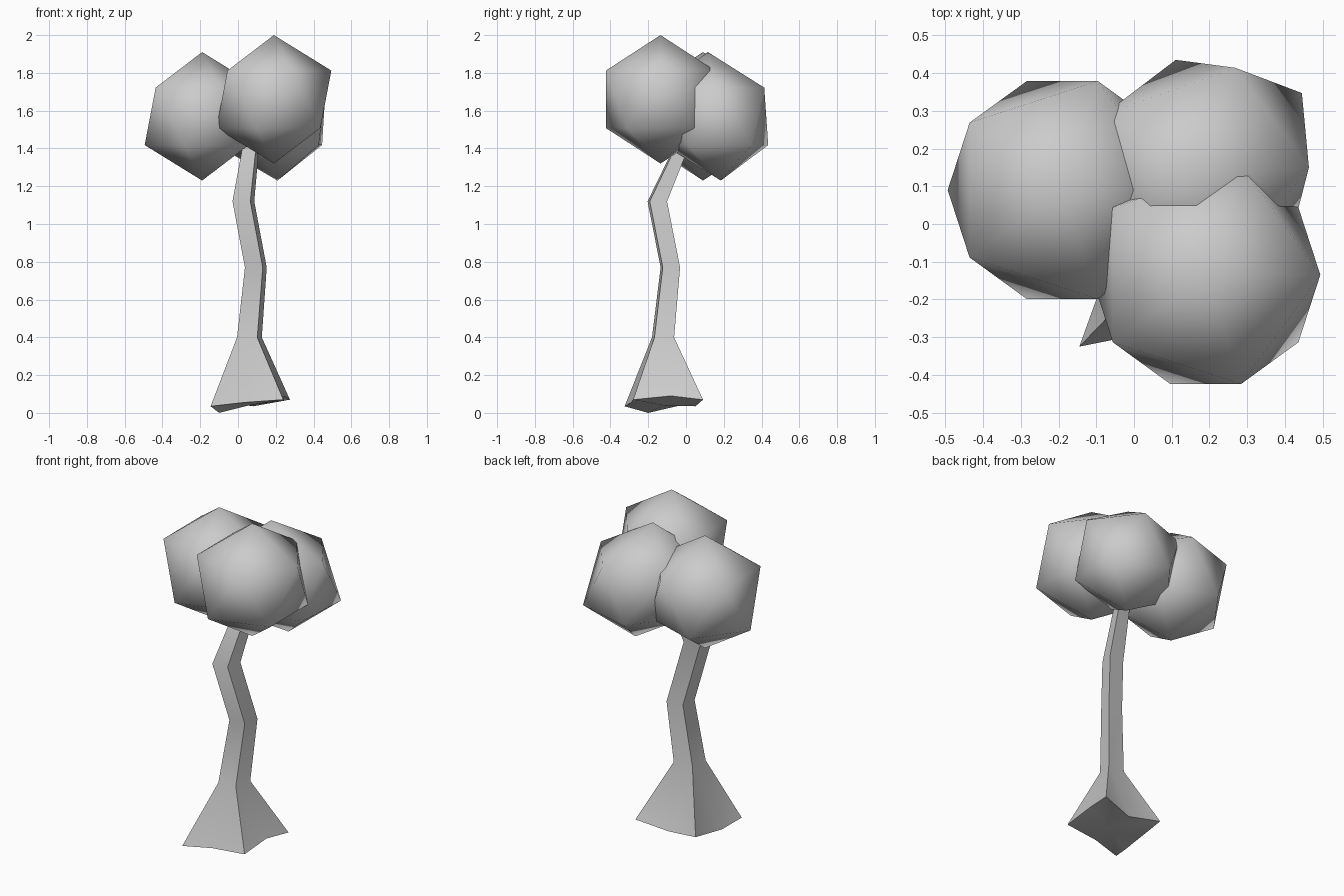
import bpy, bmesh, math
from mathutils import Matrix, Vector

if "Cube" in bpy.data.objects:
    bpy.data.objects.remove(bpy.data.objects["Cube"])


def add_object(name, bm):
    mesh = bpy.data.meshes.new(name)
    bm.to_mesh(mesh)
    bm.free()
    obj = bpy.data.objects.new(name, mesh)
    bpy.context.collection.objects.link(obj)
    for p in mesh.polygons:
        p.use_smooth = True
    return obj


def foliage(name, centre, shape=Matrix.Identity(3)):
    bm = bmesh.new()
    bmesh.ops.create_icosphere(bm, subdivisions=1, radius=0.34)
    for v in bm.verts:
        v.co = shape @ v.co + Vector(centre)
    return add_object(name, bm)


# Three leaf clumps, the rear one leaning slightly
foliage("front_foliage", (0.19, -0.135, 1.66))
foliage("left_foliage", (-0.19, 0.09, 1.57))
foliage("rear_foliage", (0.175, 0.15, 1.57),
        Matrix(((1, 0.05, -0.1), (0.05, 0.95, -0.1), (0, 0, 1))))

# Four-sided crooked trunk
corners = [(-0.065, -0.055), (0.042, -0.042), (0.066, 0.062), (-0.05, 0.05)]
rings = [(0.06, -0.125, 0.40, 1.0), (0.094, -0.086, 0.77, 0.88),
         (0.028, -0.155, 1.12, 0.88), (0.08, 0.015, 1.50, 0.6)]
# Flared root edge: corners alternate with wavy midpoints
root = [(-0.145, -0.325, 0.035), (0.03, -0.29, 0.055), (0.24, -0.28, 0.07),
        (0.245, -0.08, 0.09), (0.275, 0.09, 0.07), (0.08, 0.05, 0.035),
        (-0.12, 0.08, 0.065), (-0.10, -0.20, 0.0)]

bm = bmesh.new()
base = [bm.verts.new(p) for p in root]
loops = [[bm.verts.new((cx + s * x, cy + s * y, z)) for x, y in corners]
         for cx, cy, z, s in rings]

# Root flare
for i in range(4):
    a, m, b = base[2 * i], base[2 * i + 1], base[(2 * i + 2) % 8]
    ta, tb = loops[0][i], loops[0][(i + 1) % 4]
    bm.faces.new((a, m, ta))
    bm.faces.new((m, tb, ta))
    bm.faces.new((m, b, tb))

# Trunk segments and cap
for lo, hi in zip(loops, loops[1:]):
    for i in range(4):
        j = (i + 1) % 4
        bm.faces.new((lo[i], lo[j], hi[j], hi[i]))
bm.faces.new(loops[-1])

# Underside of the roots
hub = bm.verts.new((0.06, -0.12, 0.04))
for i in range(8):
    bm.faces.new((base[(i + 1) % 8], base[i], hub))
bmesh.ops.recalc_face_normals(bm, faces=bm.faces)
trunk = add_object("trunk", bm)

bpy.context.view_layer.objects.active = trunk
trunk.select_set(True)
bpy.ops.object.shade_smooth_by_angle(angle=math.radians(45))
